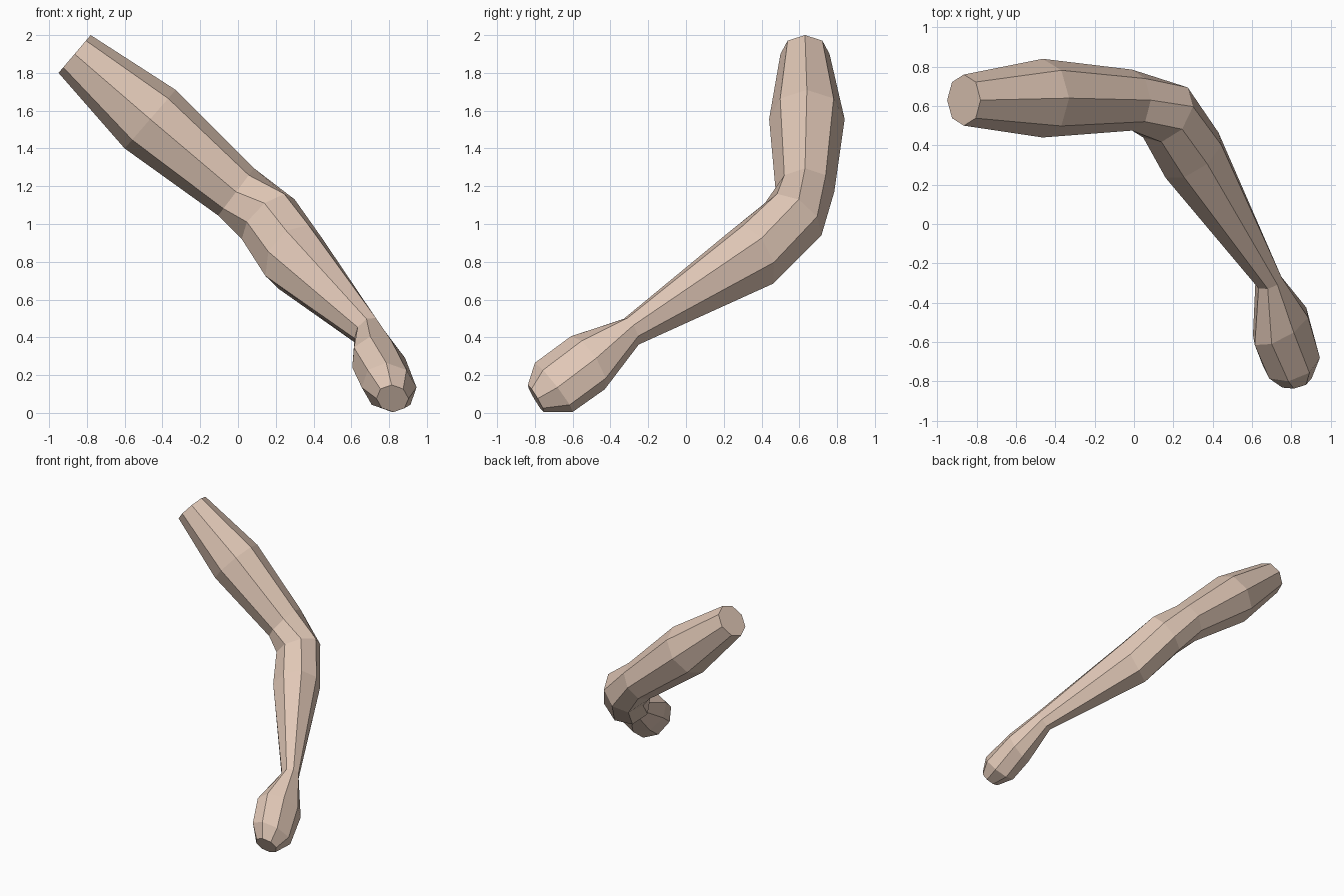
import bpy, bmesh, math
from mathutils import Vector

if "Cube" in bpy.data.objects:
    bpy.data.objects.remove(bpy.data.objects["Cube"])

SIDES = 8

skin = bpy.data.materials.new("skin")
skin.diffuse_color = (0.75, 0.575, 0.47, 1)
skin.use_nodes = True
skin.node_tree.nodes["Principled BSDF"].inputs["Base Color"].default_value = skin.diffuse_color

# Cross-sections: centre, semi-axis to the top edge, semi-axis to the inner edge
sections = [
    ((-0.865, 0.63, 1.90), (0.085, 0, 0.10), (0, -0.13, 0)),                    # shoulder cap
    ((-0.465, 0.64, 1.555), (0.135, 0, 0.155), (0, -0.20, 0)),                  # upper arm
    ((-0.01, 0.63, 1.17), (0.095, 0, 0.125), (0, -0.155, 0)),                   # above elbow
    ((0.16, 0.567, 1.025), (0.14, 0.03, 0.105), (-0.02, -0.15, 0.085)),         # elbow
    ((0.295, 0.35, 0.825), (0.15, 0.05, 0.10), (-0.04, -0.113, 0.14)),          # forearm
    ((0.685, -0.29, 0.43), (0.068, 0.013, 0.035), (-0.005, -0.04, 0.068)),      # wrist
    ((0.745, -0.52, 0.265), (0.14, 0.045, 0.025), (-0.045, -0.09, 0.14)),       # palm
    ((0.80, -0.70, 0.135), (0.145, 0.02, 0.0), (-0.015, -0.10, 0.13)),          # knuckles
    ((0.818, -0.795, 0.076), (0.085, 0.01, 0.0), (-0.005, -0.042, 0.072)),      # hand tip
]


def add_ring(bm, centre, up, side):
    c, u, v = Vector(centre), Vector(up), Vector(side)
    angles = [2 * math.pi * i / SIDES for i in range(SIDES)]
    return [bm.verts.new(c + u * math.cos(a) + v * math.sin(a)) for a in angles]


# Bent arm lofted through the rings and closed at both ends
bm = bmesh.new()
rings = [add_ring(bm, *s) for s in sections]
for a, b in zip(rings, rings[1:]):
    for i in range(SIDES):
        j = (i + 1) % SIDES
        bm.faces.new((a[i], a[j], b[j], b[i]))
bm.faces.new(rings[0])
bm.faces.new(rings[-1])
bmesh.ops.recalc_face_normals(bm, faces=bm.faces)

mesh = bpy.data.meshes.new("arm")
bm.to_mesh(mesh)
bm.free()
mesh.materials.append(skin)
arm = bpy.data.objects.new("arm", mesh)
bpy.context.collection.objects.link(arm)
